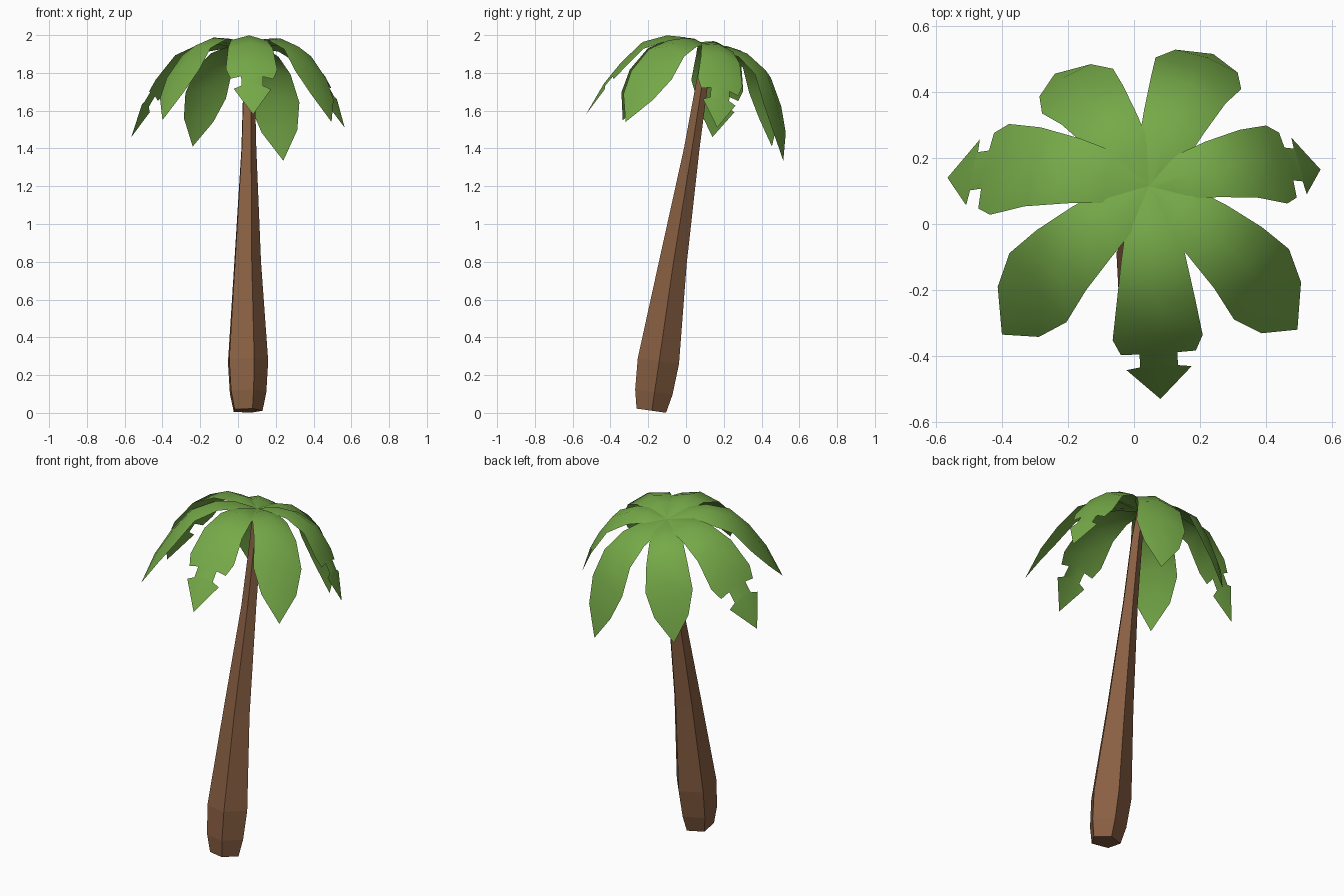
import bpy, bmesh, math
from mathutils import Matrix, Vector

if "Cube" in bpy.data.objects:
    bpy.data.objects.remove(bpy.data.objects["Cube"])


def material(name, rgb):
    m = bpy.data.materials.new(name)
    m.diffuse_color = (*rgb, 1)
    m.use_nodes = True
    m.node_tree.nodes["Principled BSDF"].inputs["Base Color"].default_value = m.diffuse_color
    return m


def finish(name, bm, mat):
    bmesh.ops.recalc_face_normals(bm, faces=bm.faces)
    me = bpy.data.meshes.new(name)
    bm.to_mesh(me)
    bm.free()
    me.materials.append(mat)
    ob = bpy.data.objects.new(name, me)
    bpy.context.collection.objects.link(ob)
    return ob


bark = material("bark", (0.25, 0.115, 0.055))
leaf = material("leaf", (0.18, 0.40, 0.065))

# Trunk: five-sided rings (x, y, z, radius) along a leaning path
rings = [(.047, -.185, .012, .083), (.045, -.172, .11, .105), (.044, -.148, .275, .116),
         (.045, -.07, .8, .077), (.054, .03, 1.4, .043), (.056, .085, 1.75, .033),
         (.048, .112, 1.92, .026)]
bm = bmesh.new()
loops = []
for x, y, z, r in rings:
    tilt = Matrix.Translation((x, y, z)) @ Matrix.Rotation(math.radians(-8), 4, 'X')
    loops.append([bm.verts.new(tilt @ Vector((r * math.cos(a), r * math.sin(a), 0)))
                  for a in (math.radians(72 * i + 3) for i in range(5))])
for lo, hi in zip(loops, loops[1:]):
    for i in range(5):
        j = (i + 1) % 5
        bm.faces.new((lo[i], lo[j], hi[j], hi[i]))
bm.faces.new(loops[0][::-1])
bm.faces.new(loops[-1])
finish("trunk", bm, bark)

# Frond midrib (distance from hub, height) and the two outlines (distance, half width)
rib = [(0, 0), (.12, .045), (.22, .052), (.35, .012), (.465, -.105), (.555, -.225), (.64, -.385)]
base = [(0, .02), (.12, .078), (.22, .098), (.35, .12), (.46, .138)]
plain = base + [(.555, .1), (.64, 0)]
notched = base + [(.505, .115), (.507, .058), (.545, .058), (.55, .1), (.64, 0)]


def rib_height(d):
    for (d0, h0), (d1, h1) in zip(rib, rib[1:]):
        if d <= d1:
            return h0 + (h1 - h0) * (d - d0) / (d1 - d0)
    return rib[-1][1]


# Fronds: name, tip position, outline; the crown leans back with the trunk
hub = Vector((.045, .115, 1.94))
lean = Matrix.Rotation(math.radians(-12), 4, 'X')
fronds = [("right_frond", (.565, .165, 1.51), notched),
          ("back_right_frond", (.24, .515, 1.335), plain),
          ("back_left_frond", (-.24, .455, 1.41), plain),
          ("left_frond", (-.565, .14, 1.46), notched),
          ("front_left_frond", (-.4, -.335, 1.55), plain),
          ("front_frond", (.08, -.53, 1.58), notched),
          ("front_right_frond", (.495, -.32, 1.54), plain)]
rib_tip = Vector((rib[-1][0], 0, rib[-1][1]))

for name, tip, outline in fronds:
    t = lean.inverted() @ (Vector(tip) - hub)
    pitch = math.atan2(rib_tip.z, rib_tip.x) - math.atan2(t.z, math.hypot(t.x, t.y))
    place = (Matrix.Translation(hub) @ lean @ Matrix.Rotation(math.atan2(t.y, t.x), 4, 'Z')
             @ Matrix.Rotation(pitch, 4, 'Y') @ Matrix.Scale(t.length / rib_tip.length, 4))
    bm = bmesh.new()
    rows = []
    for d, w in outline:
        h = rib_height(d)
        mid = bm.verts.new(place @ Vector((d, 0, h)))
        sides = [bm.verts.new(place @ Vector((d, s * w, h - .28 * w))) if w else mid
                 for s in (-1, 1)]
        rows.append((sides[0], mid, sides[1]))
    for a, b in zip(rows, rows[1:]):
        for i in (0, 1):
            corners = list(dict.fromkeys((a[i], a[i + 1], b[i + 1], b[i])))
            bm.faces.new(corners)
    ob = finish(name, bm, leaf)
    bpy.context.view_layer.objects.active = ob
    ob.select_set(True)
    bpy.ops.object.shade_smooth_by_angle(angle=math.radians(30))
    ob.select_set(False)
